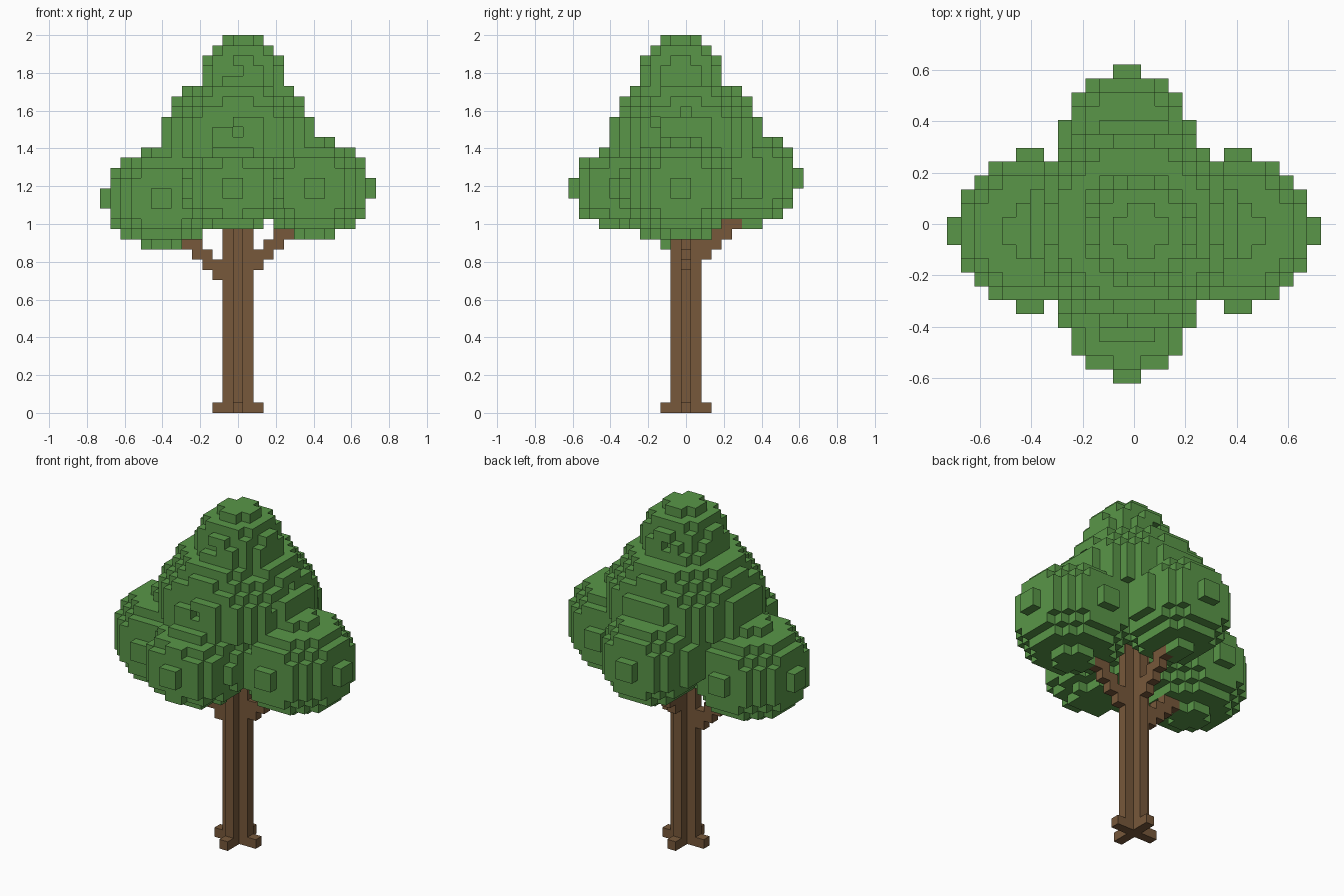
import bpy
import bmesh
from mathutils import Vector

cube = bpy.data.objects.get("Cube")
if cube:
    bpy.data.objects.remove(cube, do_unlink=True)

V = 2 / 37  # edge length of one block


def material(name, rgb):
    m = bpy.data.materials.new(name)
    m.use_nodes = True
    m.diffuse_color = (*rgb, 1)
    m.node_tree.nodes["Principled BSDF"].inputs["Base Color"].default_value = (*rgb, 1)
    return m


leaf = material("leaf_green", (0.100, 0.305, 0.065))
bark = material("bark_brown", (0.184, 0.098, 0.043))


def ellipsoid(centre, radii):
    """Block cells whose centres fall inside an ellipsoid (z measured from the ground)."""
    cells = set()
    for i in range(-14, 15):
        for j in range(-12, 13):
            for k in range(37):
                p = (i, j, k + 0.5)
                if sum(((a - c) / r) ** 2 for a, c, r in zip(p, centre, radii)) <= 1:
                    cells.add((i, j, k))
    return cells


# Crown: top, main body and four side lobes
lobes = [
    ((0.5, -0.5, 33), (3.9, 3.9, 3.9)),
    ((0, 0, 27), (7.5, 7.5, 6.5)),
    ((-7.5, -0.5, 21), (5.6, 5.6, 4.8)),
    ((7.5, -0.5, 22), (5.6, 5.6, 4.8)),
    ((-0.5, -6, 22), (4.9, 5.15, 4.1)),
    ((-0.5, 6, 23), (4.9, 5.15, 4.65)),
]
crown = set()
for centre, radii in lobes:
    crown |= ellipsoid(centre, radii)


def dent(axis, sign, across, k):
    """Remove the outermost crown block on one side."""
    row = [c for c in crown if c[1 - axis] == across and c[2] == k]
    crown.discard(max(row, key=lambda c: sign * c[axis]))


# Small gaps in the leaves
for i, k in [(-1, 33), (0, 33), (-2, 28), (-1, 28), (0, 27)]:
    dent(1, -1, i, k)
dent(1, 1, 0, 33)
for j, k in [(-3, 31), (-3, 28), (0, 29)]:
    dent(0, 1, j, k)

# Trunk with a plus-shaped section, and root arms
plus = [(0, 0), (1, 0), (-1, 0), (0, 1), (0, -1)]
trunk = {(i, j, k) for i, j in plus for k in range(22)}
roots = {(2 * i, 2 * j, 0) for i, j in plus[1:]}


def branch(dx, dy, k0, first, steps):
    """Stepped branch, two blocks per level, rising outward."""
    cells = {(dx * 2, dy * 2, k0)} if first else set()
    for s in range(steps):
        for r in (2 + s, 3 + s):
            cells.add((dx * r, dy * r, k0 + 1 + s))
    return cells


branches = {
    "right_branch": branch(-1, 0, 13, True, 4),
    "left_branch": branch(1, 0, 14, True, 4),
    "back_branch": branch(0, 1, 15, True, 3),
}

wood = trunk | roots
for cells in branches.values():
    wood |= cells
crown -= wood
solid = crown | wood


def build(name, cells, mat):
    """Mesh of the exposed block faces only."""
    bm = bmesh.new()
    verts = {}

    def corner(p):
        key = tuple(round(2 * c) for c in p)
        if key not in verts:
            verts[key] = bm.verts.new(Vector(p) * V)
        return verts[key]

    for cell in sorted(cells):
        mid = Vector(cell) + Vector((0, 0, 0.5))
        for axis in range(3):
            for sign in (-1, 1):
                near = list(cell)
                near[axis] += sign
                if tuple(near) in solid:
                    continue
                n, u = Vector((0, 0, 0)), Vector((0, 0, 0))
                n[axis] = sign * 0.5
                u[(axis + 1) % 3] = 0.5
                w = n.cross(u) * 2
                bm.faces.new([corner(mid + n + a * u + b * w)
                              for a, b in ((-1, -1), (1, -1), (1, 1), (-1, 1))])
    # Merge coplanar block faces into larger flat panels
    bmesh.ops.dissolve_limit(bm, angle_limit=0.01, verts=bm.verts, edges=bm.edges)
    mesh = bpy.data.meshes.new(name)
    bm.to_mesh(mesh)
    bm.free()
    mesh.materials.append(mat)
    obj = bpy.data.objects.new(name, mesh)
    bpy.context.collection.objects.link(obj)


build("crown", crown, leaf)
build("trunk", trunk, bark)
build("roots", roots, bark)
for name, cells in branches.items():
    build(name, cells, bark)
